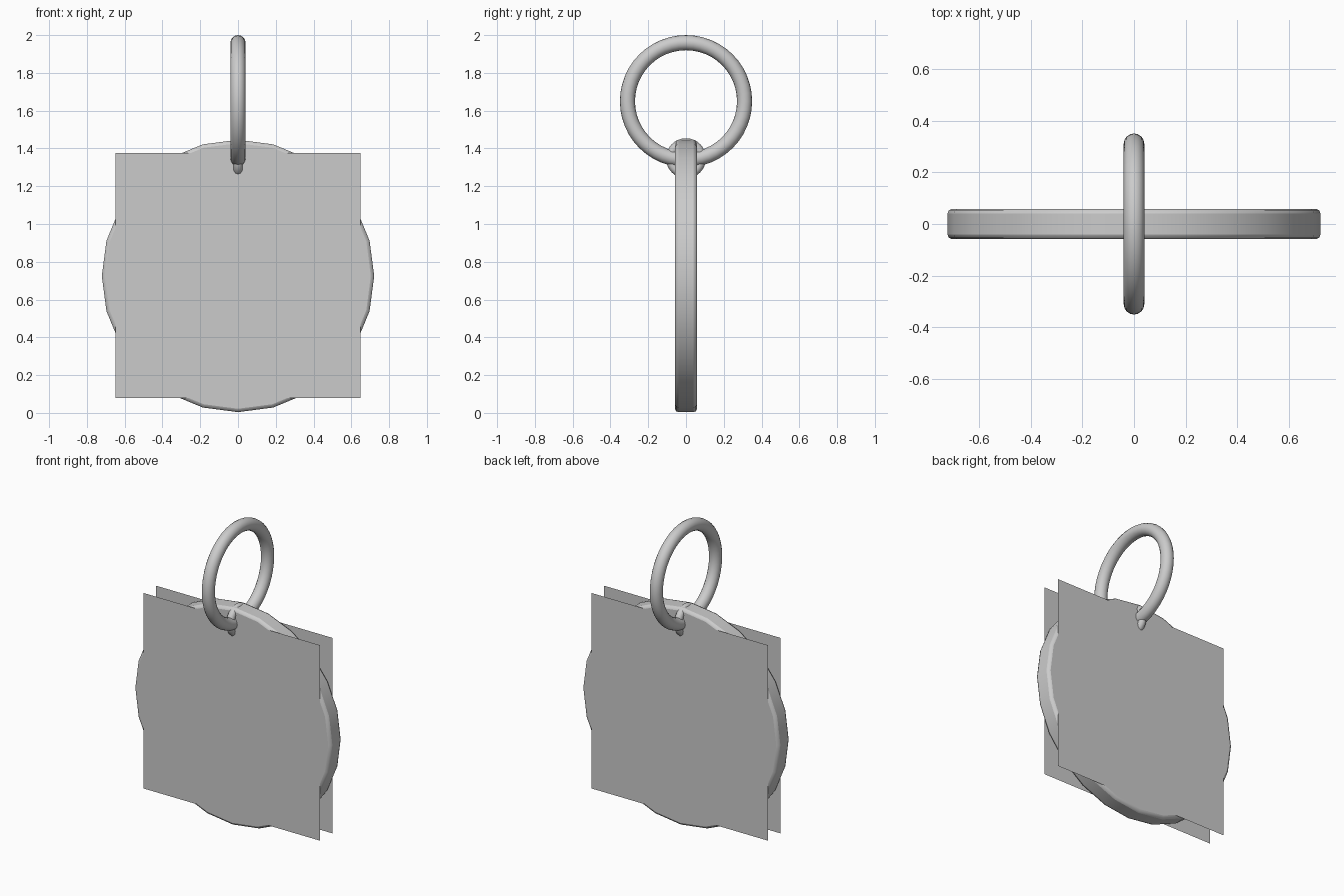
import bpy
from math import radians, pi

if "Cube" in bpy.data.objects:
    bpy.data.objects.remove(bpy.data.objects["Cube"])

CZ = 0.725  # height of the medallion centre


def smooth(obj, angle=40):
    bpy.ops.object.select_all(action='DESELECT')
    obj.select_set(True)
    bpy.context.view_layer.objects.active = obj
    bpy.ops.object.shade_smooth_by_angle(angle=radians(angle))


def ring(name, z, major, minor, seg, sides):
    bpy.ops.mesh.primitive_torus_add(
        location=(0, 0, z), rotation=(0, pi / 2, 0), major_radius=major,
        minor_radius=minor, major_segments=seg, minor_segments=sides)
    obj = bpy.context.object
    obj.name = name
    smooth(obj, 60)


# medallion: 24-sided disc with softened rim
bpy.ops.mesh.primitive_cylinder_add(
    vertices=24, radius=0.721, depth=0.117, location=(0, 0, CZ),
    rotation=(pi / 2, 0, 0))
disc = bpy.context.object
disc.name = "medallion_disc"
bevel = disc.modifiers.new("rim_bevel", 'BEVEL')
bevel.width = 0.018
bevel.segments = 2
bevel.limit_method = 'ANGLE'
bevel.angle_limit = radians(40)
smooth(disc)

# thin square face panels, front and back
for name, side in (("front_panel", -1), ("back_panel", 1)):
    bpy.ops.mesh.primitive_plane_add(
        size=1.296, location=(0, side * 0.064, CZ + 0.002),
        rotation=(-side * pi / 2, 0, 0))
    bpy.context.object.name = name

# small link through the medallion and the large key ring
ring("small_link", 1.348, 0.081, 0.025, 32, 12)
ring("key_ring", 1.65, 0.31, 0.04, 48, 16)
